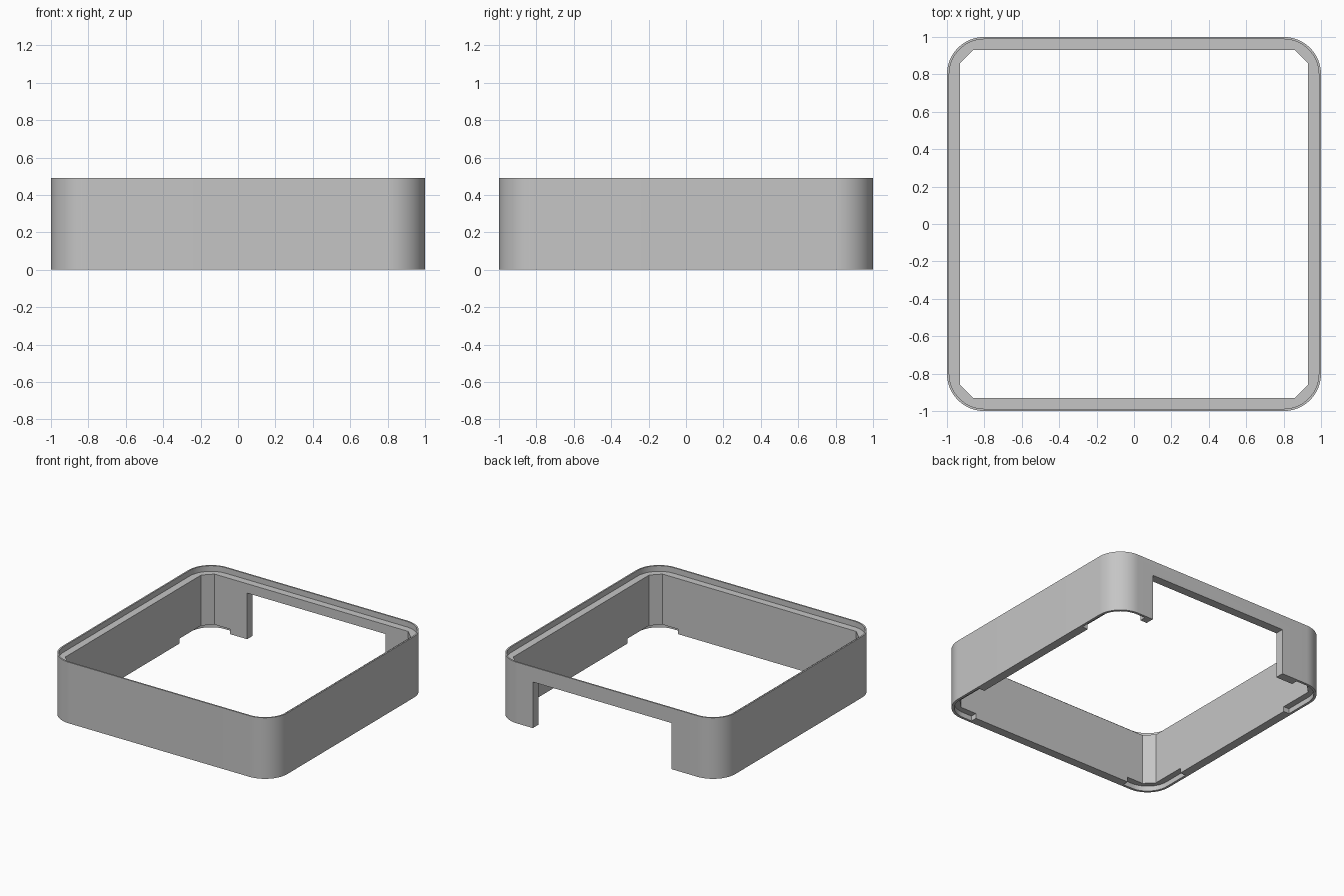
import bpy
import bmesh
from math import cos, sin, pi

cube = bpy.data.objects.get("Cube")
if cube:
    bpy.data.objects.remove(cube, do_unlink=True)

HEIGHT = 0.49
RADIUS = 0.2
LEDGE_Z = 0.445
STEPS = 20

grey = bpy.data.materials.new("plain grey")
grey.use_nodes = True
colour = (0.56, 0.56, 0.56, 1)
grey.diffuse_color = colour
grey.node_tree.nodes["Principled BSDF"].inputs["Base Color"].default_value = colour


def corner_arc(half, radius, turn):
    """Quarter circle for one corner of a square, counter-clockwise."""
    points = []
    for i in range(STEPS + 1):
        a = pi / 2 * i / STEPS
        x, y = half - radius + radius * cos(a), half - radius + radius * sin(a)
        for _ in range(turn):
            x, y = -y, x
        points.append((x, y))
    return points


def rounded_square(half, radius):
    return [p for turn in range(4) for p in corner_arc(half, radius, turn)]


def prism(name, outline, low, high):
    """Upright solid with the given outline."""
    bm = bmesh.new()
    face = bm.faces.new([bm.verts.new((x, y, low)) for x, y in outline])
    top = bmesh.ops.extrude_face_region(bm, geom=[face])["geom"]
    verts = [g for g in top if isinstance(g, bmesh.types.BMVert)]
    bmesh.ops.translate(bm, verts=verts, vec=(0, 0, high - low))
    bmesh.ops.recalc_face_normals(bm, faces=bm.faces)
    mesh = bpy.data.meshes.new(name)
    bm.to_mesh(mesh)
    bm.free()
    mesh.materials.append(grey)
    obj = bpy.data.objects.new(name, mesh)
    bpy.context.collection.objects.link(obj)
    return obj


# Outer body of the frame
frame = prism("frame", rounded_square(1, RADIUS), 0, HEIGHT)

# Opening with chamfered corners
a, b = 0.93, 0.86
opening = [(a, -b), (a, b), (b, a), (-b, a), (-a, b), (-a, -b), (-b, -a), (b, -a)]
cutters = [prism("opening_cutter", opening, -1, 1)]

# Stepped ledge inside the thin top lip
cutters.append(prism("ledge_cutter", rounded_square(0.988, RADIUS - 0.012), LEDGE_Z, 1))

# Wide doorway in the back wall
door = [(-0.57, 0.8), (0.66, 0.8), (0.66, 1.2), (-0.57, 1.2)]
cutters.append(prism("doorway_cutter", door, -1, 0.37))

# Shallow reliefs under the four corners, leaving an outer lip
relief = [(0.72, 0.585), (0.98, 0.585)] + corner_arc(0.98, RADIUS - 0.02, 0) + [(0.72, 0.98)]
for sx in (-1, 1):
    for sy in (-1, 1):
        outline = [(x * sx, y * sy) for x, y in relief]
        cutters.append(prism("relief_cutter", outline, -1, 0.04))

# Carve the body and drop the cutters
for cutter in cutters:
    cutter.hide_render = True
    mod = frame.modifiers.new("carve", "BOOLEAN")
    mod.operation = "DIFFERENCE"
    mod.solver = "EXACT"
    mod.object = cutter
depsgraph = bpy.context.evaluated_depsgraph_get()
carved = bpy.data.meshes.new_from_object(frame.evaluated_get(depsgraph))
frame.modifiers.clear()
frame.data = carved
for cutter in cutters:
    bpy.data.objects.remove(cutter, do_unlink=True)

# Smooth rounded corners, sharp edges elsewhere
for obj in bpy.context.selected_objects:
    obj.select_set(False)
frame.select_set(True)
bpy.context.view_layer.objects.active = frame
bpy.ops.object.shade_smooth_by_angle(angle=pi / 6)
